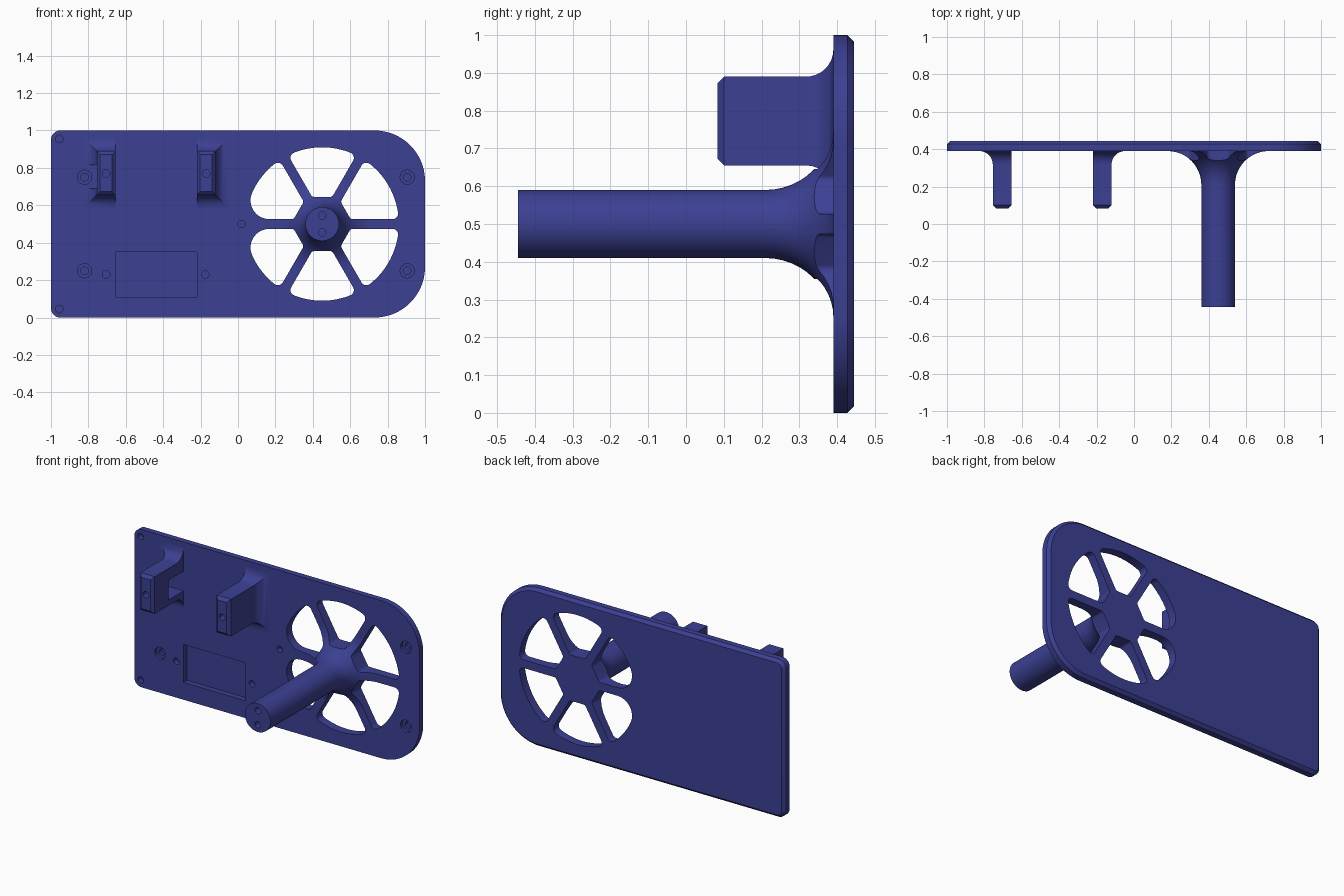
import bpy, bmesh
from math import sin, cos, tan, asin, radians, pi, sqrt

if "Cube" in bpy.data.objects:
    bpy.data.objects.remove(bpy.data.objects["Cube"])

HUB_X, HUB_Z = 0.45, 0.5
FRONT, BACK = 0.39, 0.445

blue = bpy.data.materials.new("dark blue")
blue.diffuse_color = (0.045, 0.051, 0.29, 1)
blue.use_nodes = True
blue.node_tree.nodes["Principled BSDF"].inputs["Base Color"].default_value = blue.diffuse_color


def loft(name, rings):
    """Skin a stack of (y, [(x, z), ...]) rings and cap both ends."""
    bm = bmesh.new()
    loops = [[bm.verts.new((x, y, z)) for x, z in pts] for y, pts in rings]
    n = len(loops[0])
    for a, b in zip(loops, loops[1:]):
        for i in range(n):
            j = (i + 1) % n
            bm.faces.new((a[i], a[j], b[j], b[i]))
    bm.faces.new(loops[0])
    bm.faces.new(loops[-1])
    bmesh.ops.recalc_face_normals(bm, faces=bm.faces)
    mesh = bpy.data.meshes.new(name)
    bm.to_mesh(mesh)
    bm.free()
    mesh.materials.append(blue)
    ob = bpy.data.objects.new(name, mesh)
    bpy.context.collection.objects.link(ob)
    return ob


def arc(cx, cz, r, a0, a1, n):
    return [(cx + r * cos(radians(a0 + (a1 - a0) * i / n)),
             cz + r * sin(radians(a0 + (a1 - a0) * i / n))) for i in range(n + 1)]


def circle(cx, cz, r, n=48):
    return arc(cx, cz, r, 0, 360, n)[:-1]


def rect(x0, x1, z0, z1):
    return [(x0, z0), (x1, z0), (x1, z1), (x0, z1)]


def prism(name, pts, y0, y1):
    return loft(name, [(y0, pts), (y1, pts)])


def cut(target, cutters):
    for c in cutters:
        m = target.modifiers.new("cut", 'BOOLEAN')
        m.operation, m.solver, m.object = 'DIFFERENCE', 'EXACT', c
        bpy.context.view_layer.objects.active = target
        bpy.ops.object.modifier_apply(modifier=m.name)


# Plate: small left corners, large right corners, chamfered back edge
def plate_outline(inset):
    s, b = 0.05, 0.27
    return (arc(-1 + s, s, s - inset, 180, 270, 8) + arc(1 - b, b, b - inset, 270, 360, 20)
            + arc(1 - b, 1 - b, b - inset, 0, 90, 20) + arc(-1 + s, 1 - s, s - inset, 90, 180, 8))


plate = loft("plate", [(FRONT, plate_outline(0)), (0.427, plate_outline(0)),
                       (BACK, plate_outline(0.018))])

# Spindle with a flared base
R, F = 0.09, 0.18
profile = [(-0.445, R)]
profile += [(FRONT - F + F * sin(pi / 2 * i / 12), R + F * (1 - cos(pi / 2 * i / 12)))
            for i in range(13)]
profile.append((FRONT + 0.012, R + F))
spindle = loft("spindle", [(y, circle(HUB_X, HUB_Z, r, 64)) for y, r in profile])


# Wheel window between two spokes, with rounded corners
def window(mid, r_low, r_high):
    half, outer, inner, r_in = 0.026, 0.41, 0.145, 0.02

    def side(r):
        d = outer - r
        phi = 30 - math_deg(asin((half + r) / d))
        xi = inner + r_in
        zi = (xi - (half + r_in) / sin(radians(30))) * tan(radians(30))
        return phi, (arc(d * cos(radians(phi)), d * sin(radians(phi)), r, phi, 120, 8)
                     + arc(xi, zi, r_in, 120, 180, 5))

    p_hi, hi = side(r_high)
    p_lo, lo = side(r_low)
    rim = arc(0, 0, outer, -p_lo, p_hi, 14)[1:-1]
    pts = rim + hi + [(x, -z) for x, z in reversed(lo)]
    c, s = cos(radians(mid)), sin(radians(mid))
    return [(HUB_X + x * c - z * s, HUB_Z + x * s + z * c) for x, z in pts]


def math_deg(a):
    return a * 180 / pi


windows = []
for k in range(6):
    mid = 30 + 60 * k
    low = 0.1 if mid == 210 else 0.03
    high = 0.1 if mid == 150 else 0.03
    windows.append(prism("window_cutter", window(mid, low, high), 0.1, 0.6))

# Blind screw holes, countersinks and the shallow rectangular pocket
holes = [prism("hole_cutter", circle(x, z, 0.02, 24), FRONT - 0.05, FRONT + 0.035)
         for x, z in ((-0.955, 0.955), (-0.955, 0.045), (-0.705, 0.23), (-0.175, 0.23),
                      (0.02, 0.5))]
for x in (-0.82, 0.905):
    for z in (0.25, 0.75):
        holes.append(loft("countersink_cutter", [
            (FRONT - 0.01, circle(x, z, 0.038, 32)), (FRONT + 0.02, circle(x, z, 0.038, 32)),
            (FRONT + 0.0201, circle(x, z, 0.02, 32)), (FRONT + 0.04, circle(x, z, 0.02, 32))]))
pocket = prism("pocket_cutter", rect(-0.655, -0.22, 0.11, 0.35), FRONT - 0.05, FRONT + 0.035)
cut(plate, windows + holes + [pocket])

spindle_holes = [prism("hole_cutter", circle(HUB_X, HUB_Z + d, 0.02, 24), -0.5, -0.36)
                 for d in (-0.045, 0.045)]
cut(spindle, windows + spindle_holes)


# Posts: chamfered tip, filleted base on top, bottom and one side
def post(name, x0, x1, left, right):
    r, c = 0.072, 0.018
    z0, z1 = 0.655, 0.89
    rings = [(0.083, rect(x0 + c, x1 - c, z0 + c, z1 - c)), (0.083 + c, rect(x0, x1, z0, z1))]
    for i in range(9):
        a = pi / 2 * i / 8
        d = r * (1 - cos(a))
        rings.append((FRONT - r + r * sin(a),
                      rect(x0 - d * left, x1 + d * right, z0 - d, z1 + d)))
    y, last = rings[-1]
    rings.append((FRONT + 0.01, last))
    ob = loft(name, rings)
    hole = prism("hole_cutter", circle((x0 + x1) / 2, 0.77, 0.02, 24), 0.0, 0.17)
    cut(ob, [hole])
    return ob, hole


left_post, hole_a = post("left_post", -0.755, -0.655, 1, 0)
right_post, hole_b = post("right_post", -0.22, -0.12, 0, 1)

# Sideways passage through the left post, next to the plate
slot = prism("slot_cutter", rect(-0.9, -0.6, 0.69, 0.815), 0.24, 0.42)
cut(left_post, [slot])

for c in windows + holes + spindle_holes + [pocket, slot, hole_a, hole_b]:
    bpy.data.objects.remove(c, do_unlink=True)

# Smooth the curved surfaces
bpy.ops.object.select_all(action='DESELECT')
for ob in (plate, spindle, left_post, right_post):
    ob.select_set(True)
bpy.context.view_layer.objects.active = plate
bpy.ops.object.shade_smooth_by_angle(angle=radians(30))
